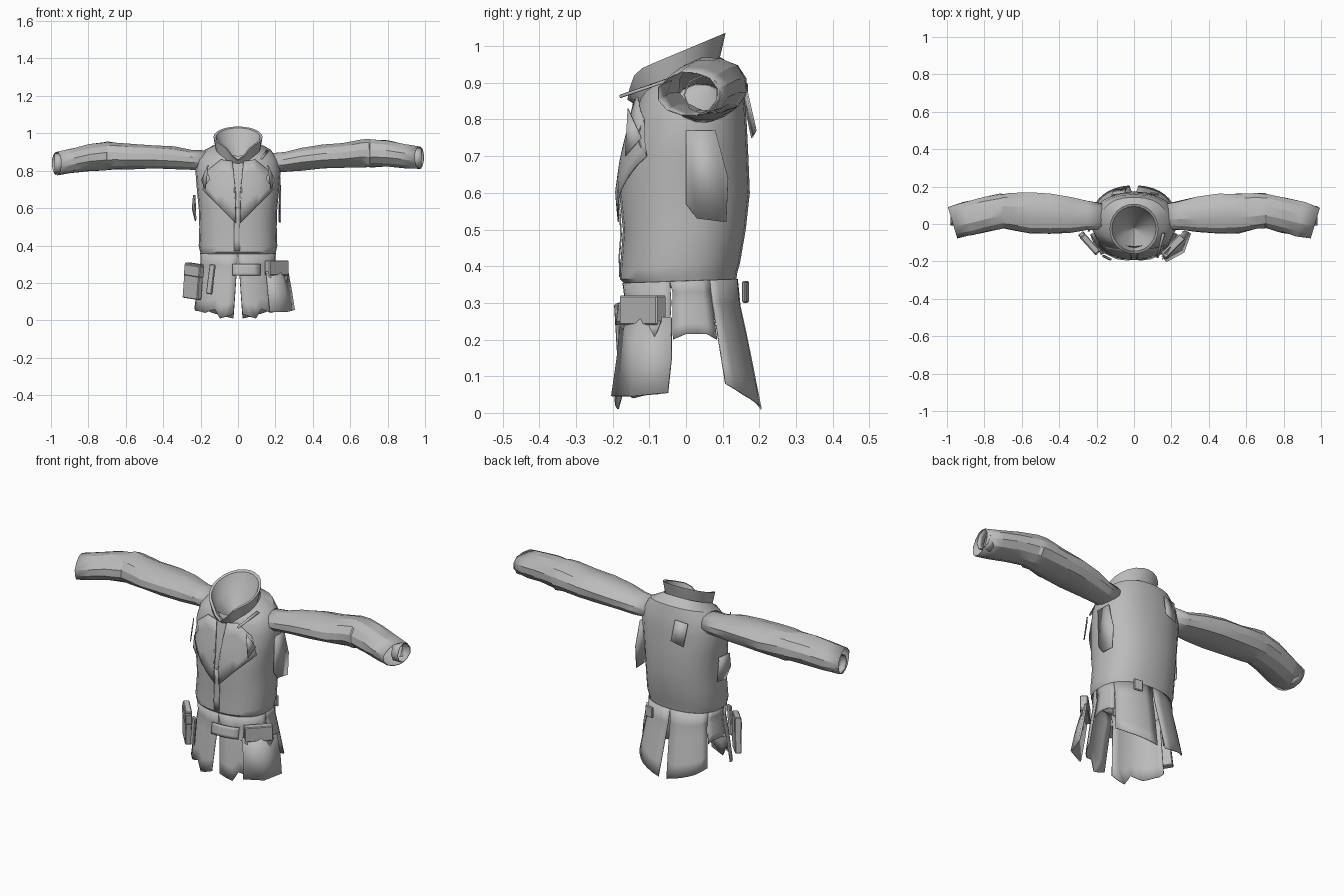
import bpy, bmesh, math, random
from mathutils import Vector, Matrix

random.seed(4)
if "Cube" in bpy.data.objects:
    bpy.data.objects.remove(bpy.data.objects["Cube"])

cloth = bpy.data.materials.new("grey cloth")
cloth.use_nodes = True
GREY = (0.5, 0.5, 0.5, 1)
cloth.diffuse_color = GREY
cloth.node_tree.nodes["Principled BSDF"].inputs["Base Color"].default_value = GREY

# Body sections: height, half width, front y, back y, tilt
BODY = [(0.00, .245, -.195, .205, 0), (0.20, .215, -.175, .165, 0),
        (0.34, .192, -.155, .134, 0), (0.375, .205, -.180, .140, .06),
        (0.40, .210, -.180, .147, .05), (0.50, .207, -.172, .163, 0),
        (0.60, .210, -.182, .174, 0), (0.70, .220, -.168, .170, 0),
        (0.80, .228, -.142, .165, 0), (0.86, .212, -.130, .158, .1),
        (0.90, .180, -.122, .143, .25), (0.93, .120, -.120, .095, .42)]
POWER = 2.3


def section(z):
    for a, b in zip(BODY, BODY[1:]):
        if z <= b[0]:
            t = max(0, (z - a[0]) / (b[0] - a[0]))
            return [p + (q - p) * t for p, q in zip(a, b)]
    return list(BODY[-1])


def body_point(deg, z, grow=0):
    _, rx, yf, yb, tilt = section(z)
    c, s = math.cos(math.radians(deg)), math.sin(math.radians(deg))
    bulge = lambda v: math.copysign(abs(v) ** (2 / POWER), v)
    y = (yf + yb) / 2 + ((yb - yf) / 2 + grow) * bulge(s)
    return Vector(((rx + grow) * bulge(c), y, z + tilt * y))


def finish(name, bm, thick=0.0, angle=35):
    bmesh.ops.recalc_face_normals(bm, faces=bm.faces)
    mesh = bpy.data.meshes.new(name)
    bm.to_mesh(mesh)
    bm.free()
    mesh.materials.append(cloth)
    ob = bpy.data.objects.new(name, mesh)
    bpy.context.collection.objects.link(ob)
    if thick:
        mod = ob.modifiers.new("thickness", 'SOLIDIFY')
        mod.thickness, mod.offset = thick, 0
    bpy.ops.object.select_all(action='DESELECT')
    ob.select_set(True)
    bpy.context.view_layer.objects.active = ob
    bpy.ops.object.shade_smooth_by_angle(angle=math.radians(angle))


def loft(name, rings, closed=True, thick=0.0, angle=35):
    bm = bmesh.new()
    rows = [[bm.verts.new(p) for p in ring] for ring in rings]
    n = len(rows[0])
    for a, b in zip(rows, rows[1:]):
        for i in range(n if closed else n - 1):
            j = (i + 1) % n
            bm.faces.new((a[i], a[j], b[j], b[i]))
    finish(name, bm, thick, angle)


def plate(name, pts):
    bm = bmesh.new()
    bm.faces.new([bm.verts.new(p) for p in pts])
    bmesh.ops.triangulate(bm, faces=bm.faces)
    finish(name, bm, 0.005, 20)


def drape(name, outline, off):
    """Lay a flat outline in x and z over the front of the body."""
    bm = bmesh.new()
    bm.faces.new([bm.verts.new((x, 0, z)) for x, z in outline])
    bmesh.ops.triangulate(bm, faces=bm.faces)
    bmesh.ops.subdivide_edges(bm, edges=bm.edges, cuts=3, use_grid_fill=True)
    for v in bm.verts:
        _, rx, yf, yb, _t = section(v.co.z)
        k = max(0, 1 - min(1, abs(v.co.x) / rx) ** POWER) ** (1 / POWER)
        v.co.y = (yf + yb) / 2 - (yb - yf) / 2 * k - off
    finish(name, bm, 0.004)


def box(name, loc, size, turn, lean=0):
    bm = bmesh.new()
    bmesh.ops.create_cube(bm, size=1, matrix=Matrix.Diagonal((*size, 1)))
    bmesh.ops.bevel(bm, geom=bm.edges[:], offset=0.004, segments=1, affect='EDGES')
    m = Matrix.Translation(loc) @ Matrix.Rotation(math.radians(turn), 4, 'Z')
    bm.transform(m @ Matrix.Rotation(math.radians(lean), 4, 'Y'))
    finish(name, bm)


# Torso shell
ANGLES = [i * 15 for i in range(24)]
loft("torso", [[body_point(a, s[0]) for a in ANGLES] for s in BODY[2:]])

# Skirt panels: start and end angle, gap at each end, ragged hem heights
PANELS = {"front": (-90, -8, 4, 6, [.035, .02, .01, .06, .05, .04, .045, .05, .05, .06]),
          "side": (-8, 28, 0, 0, [.20, .215, .215, .215, .20]),
          "back": (28, 90, 3, 4, [.08, .065, .05, .04, .03, .02, .01])}
for side, label in ((1, "left"), (-1, "right")):
    for part, (a0, a1, gap0, gap1, hem) in PANELS.items():
        rows = []
        for r in range(6):
            t = r / 5
            row = []
            for c, low in enumerate(hem):
                u = c / (len(hem) - 1)
                a = a0 + gap0 * t + (a1 - a0 - (gap0 + gap1) * t) * u
                p = body_point(a, .36 + (low - .36) * t, .002)
                row.append((p.x * side, p.y, p.z))
            rows.append(row)
        loft(f"{label}_{part}_skirt", rows, False, .004)

# Sleeves: distance out, y range, half height, centre height, end slant
SLEEVE = [(.17, -.03, .11, .052, .85, 0), (.25, -.03, .125, .052, .852, 0),
          (.34, -.045, .145, .06, .865, 0), (.45, -.052, .160, .064, .874, 0),
          (.56, -.048, .168, .067, .878, 0), (.66, -.03, .168, .075, .886, 0),
          (.70, -.022, .165, .077, .886, 0), (.71, -.024, .162, .074, .885, .05),
          (.80, -.045, .145, .071, .88, .12), (.89, -.064, .118, .065, .866, .25),
          (.97, -.075, .09, .062, .854, .3)]
for side, label in ((1, "left"), (-1, "right")):
    rings = []
    for x, y0, y1, h, zc, slant in SLEEVE:
        ring = []
        for i in range(12):
            a = math.radians(i * 30 + 15)
            k = 1 + random.uniform(-.05, .05)
            dy = (y1 - y0) / 2 * math.cos(a) * k
            z = zc + side * .03 * (x - .45) + h * math.sin(a) * k
            ring.append((side * (x + slant * dy), (y0 + y1) / 2 + dy, z))
        rings.append(ring)
    loft(f"{label}_sleeve", rings, thick=.003, angle=22)
    # Small strap around the back of the cuff
    ze = .852 + side * .015
    strap = [[(side * x, .045 + .05 * math.cos(a * math.pi / 4),
               ze + .052 * math.sin(a * math.pi / 4)) for a in range(8)]
             for x in (.94, .98)]
    loft(f"{label}_cuff_strap", strap, thick=.004)

# Standing collar, higher at the back, notched at the throat, with its lining
collar = []
for rx, ry, z, dip in ((.115, .112, .895, .01), (.124, .124, .94, .04), (.131, .134, .98, .07),
                       (.118, .120, .978, .07), (.095, .095, .92, .03), (.004, .004, .83, 0)):
    ring = []
    for deg in ANGLES:
        c, s = math.cos(math.radians(deg)), math.sin(math.radians(deg))
        ring.append((rx * c, -.026 + ry * s, z + .42 * ry * s - dip * max(0, -s) ** 12))
    collar.append(ring)
loft("collar", collar)

# Lapels and front placket
for side, label in ((1, "left"), (-1, "right")):
    flip = lambda pts: [(side * x, z) for x, z in pts]
    drape(f"{label}_lapel", flip([(.03, .85), (.09, .86), (.165, .80), (.15, .755), (.19, .70),
                                  (.10, .61), (.012, .52), (.012, .68)]), .01)
    # Loose flaps on the chest
    plate(f"{label}_chest_flap", [(side * .16, -.158, .83), (side * .195, -.122, .75),
                                  (side * .175, -.165, .70)])
drape("front_placket", [(-.02, .37), (.012, .37), (.012, .60), (-.02, .60)], .004)

# Loose flaps at the shoulders, back and sides
plate("back_flap", [(-.12, .155, .87), (-.05, .165, .88), (-.04, .19, .77), (-.11, .18, .75)])
plate("shoulder_tab", [(.15, -.05, .91), (.165, -.05, .905), (.13, -.18, .86), (.12, -.18, .865)])
plate("left_side_flap", [(.225, .0, .77), (.225, .08, .77), (.228, .115, .64),
                         (.226, .11, .52), (.220, .03, .53), (.218, .0, .57)])
plate("right_side_flap", [(-.238, -.04, .67), (-.230, .04, .67), (-.225, .05, .54),
                          (-.228, -.02, .53), (-.245, -.04, .60)])

# Belt pieces, pouches and hanging flap
drape("front_belt_plate", [(-.03, .24), (.12, .24), (.12, .30), (-.03, .30)], .022)
box("back_belt_loop", (.11, .162, .33), (.05, .012, .06), -10)
box("right_pouch", (-.24, -.10, .21), (.12, .033, .19), -48, 6)
box("right_pouch_lid", (-.235, -.108, .265), (.125, .036, .06), -48, 6)
box("right_strap", (-.145, -.18, .22), (.033, .014, .16), -25, 8)
box("left_pouch", (.207, -.118, .28), (.145, .04, .08), 45)
plate("left_pouch_trim", [(.15, -.19, .25), (.27, -.07, .25), (.25, -.09, .19),
                          (.225, -.115, .23), (.20, -.14, .18), (.18, -.165, .22)])
loft("left_hanging_flap",
     [[(.15, -.175, .26), (.225, -.12, .26), (.265, -.04, .26)],
      [(.16, -.185, .15), (.25, -.135, .15), (.285, -.04, .15)],
      [(.17, -.20, .045), (.265, -.15, .045), (.30, -.05, .055)]], False, .01)
